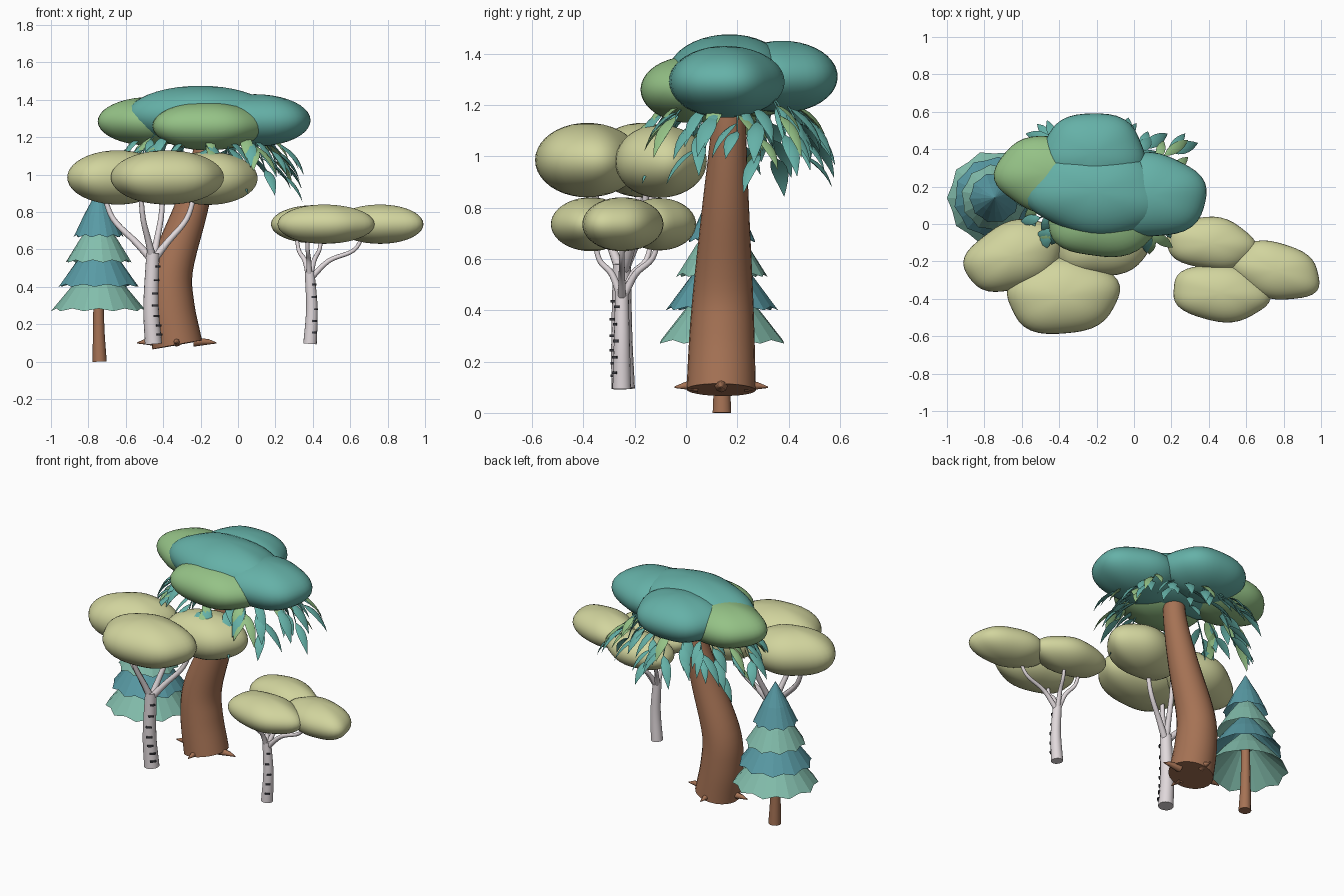
import bpy, bmesh, math, random
from mathutils import Vector

if "Cube" in bpy.data.objects:
    bpy.data.objects.remove(bpy.data.objects["Cube"])
random.seed(11)


def mat(name, rgb):
    m = bpy.data.materials.new(name)
    m.diffuse_color = (*rgb, 1)
    m.use_nodes = True
    m.node_tree.nodes["Principled BSDF"].inputs["Base Color"].default_value = m.diffuse_color
    return m


BROWN = mat("brown bark", (0.38, 0.17, 0.09))
BIRCH = mat("pale bark", (0.75, 0.69, 0.71))
DARK = mat("bark mark", (0.05, 0.05, 0.06))
TEAL = mat("teal leaves", (0.13, 0.44, 0.39))
GREEN = mat("green leaves", (0.30, 0.54, 0.24))
OLIVE = mat("olive leaves", (0.64, 0.66, 0.34))
PINE_G = mat("pine green", (0.23, 0.52, 0.42))
PINE_B = mat("pine blue", (0.10, 0.33, 0.38))


def finish(bm, name, material, smooth=True):
    bmesh.ops.recalc_face_normals(bm, faces=bm.faces)
    me = bpy.data.meshes.new(name)
    bm.to_mesh(me)
    bm.free()
    ob = bpy.data.objects.new(name, me)
    bpy.context.collection.objects.link(ob)
    me.materials.append(material)
    if smooth:
        bpy.ops.object.select_all(action='DESELECT')
        bpy.context.view_layer.objects.active = ob
        ob.select_set(True)
        bpy.ops.object.shade_smooth_by_angle(angle=math.radians(50))
    return ob


def skin(bm, rings):
    """Bridge equal-length vertex rings and cap both ends."""
    vr = [[bm.verts.new(p) for p in r] for r in rings]
    n = len(vr[0])
    for a, b in zip(vr, vr[1:]):
        for i in range(n):
            bm.faces.new((a[i], a[(i + 1) % n], b[(i + 1) % n], b[i]))
    bm.faces.new(vr[0][::-1])
    bm.faces.new(vr[-1])


def smooth_path(pts, steps=5):
    """Catmull-Rom through (x, y, z, radius) points."""
    p = [Vector(q) for q in pts]
    p = [2 * p[0] - p[1]] + p + [2 * p[-1] - p[-2]]
    out = []
    for i in range(1, len(p) - 2):
        a, b, c, d = p[i - 1:i + 3]
        for s in range(steps):
            t = s / steps
            out.append(0.5 * (2 * b + (c - a) * t + (2 * a - 5 * b + 4 * c - d) * t * t
                              + (3 * b - a - 3 * c + d) * t ** 3))
    return out + [p[-2]]


def tube(bm, pts, sides=16):
    path = smooth_path(pts)
    rings = []
    for i, q in enumerate(path):
        tan = (path[min(i + 1, len(path) - 1)] - path[max(i - 1, 0)]).to_3d().normalized()
        u = Vector((0, 1, 0)).cross(tan).normalized()
        v = tan.cross(u)
        rings.append([q.to_3d() + q.w * (u * math.cos(a) + v * math.sin(a))
                      for a in (2 * math.pi * k / sides for k in range(sides))])
    skin(bm, rings)


def blob(name, c, r, material, rot=0):
    """Flattened, gently lobed leaf cushion."""
    bm = bmesh.new()
    bmesh.ops.create_uvsphere(bm, u_segments=40, v_segments=20, radius=1)
    p1, p2 = random.uniform(0, 6.3), random.uniform(0, 6.3)
    cr, sr = math.cos(math.radians(rot)), math.sin(math.radians(rot))
    for v in bm.verts:
        a = math.atan2(v.co.y, v.co.x)
        k = 1 + 0.03 * math.sin(5 * a + p1) + 0.015 * math.sin(3 * a + p2)
        x, y, z = v.co.x * k * r[0], v.co.y * k * r[1], v.co.z * r[2]
        v.co = Vector(c) + Vector((x * cr - y * sr, x * sr + y * cr, z))
    return finish(bm, name, material)


def leaf(bm, start, ang, length, width):
    """Drooping pointed leaf, diamond cross-section."""
    out = Vector((math.cos(ang), math.sin(ang), 0))
    side = Vector((-out.y, out.x, 0))
    p, rings, n = Vector(start), [], 6
    for i in range(n + 1):
        t = i / n
        pitch = math.radians(28 + 45 * t)
        d = out * math.cos(pitch) - Vector((0, 0, math.sin(pitch)))
        nor = d.cross(side)
        w = width * max(0.03, math.sin(math.pi * t ** 0.75)) / 2
        rings.append([p + side * w, p + nor * w * 0.35, p - side * w, p - nor * w * 0.2])
        p = p + d * length / n
    skin(bm, rings)


# Pine: trunk and four wavy skirts
bm = bmesh.new()
tube(bm, [(-0.74, 0.14, 0, 0.038), (-0.745, 0.14, 0.2, 0.03), (-0.745, 0.14, 0.5, 0.025)], 10)
finish(bm, "pine_trunk", BROWN)
for i, (z, R, h) in enumerate([(0.27, 0.255, 0.28), (0.40, 0.22, 0.27),
                               (0.53, 0.18, 0.26), (0.665, 0.135, 0.26)]):
    bm = bmesh.new()
    rings = []
    for f, dz in ((0.25, h * 0.62), (1, 0), (0.57, h * 0.47), (0.02, h)):
        ring = []
        for k in range(20):
            a = 2 * math.pi * (k + i * 0.7) / 20
            j = k % 2 if f == 1 else 0
            rr = R * f * (1 - 0.07 * j)
            ring.append((-0.745 + rr * math.cos(a), 0.14 + rr * math.sin(a), z + dz + 0.014 * j))
        rings.append(ring)
    skin(bm, rings)
    finish(bm, f"pine_skirt_{i + 1}", PINE_B if i % 2 else PINE_G, smooth=False)

# Large leaning trunk and four root spikes
bm = bmesh.new()
tube(bm, [(-0.325, 0.137, 0.09, 0.135), (-0.36, 0.14, 0.3, 0.127), (-0.355, 0.145, 0.5, 0.115),
          (-0.25, 0.155, 0.82, 0.09), (-0.18, 0.165, 1.08, 0.07), (-0.16, 0.17, 1.3, 0.06)], 24)
finish(bm, "big_trunk", BROWN)
bm = bmesh.new()
for k in range(4):
    a = k * math.pi / 2
    d = Vector((math.cos(a), math.sin(a), 0))
    s = Vector((-d.y, d.x, 0))
    c = Vector((-0.328, 0.137, 0.106))
    end = 0.182 if k % 2 else 0.212
    skin(bm, [[c + d * dist - Vector((0, 0, drop)) + r * (s * math.cos(t) + Vector((0, 0, math.sin(t))))
               for t in (2 * math.pi * q / 8 for q in range(8))]
              for dist, r, drop in ((0.09, 0.026, 0), (end - 0.04, 0.014, 0), (end, 0.003, 0.006))])
finish(bm, "big_roots", BROWN)

# Large canopy
crown = [((-0.20, 0.17, 1.32), (0.385, 0.235, 0.155), TEAL),
         ((0.09, 0.15, 1.29), (0.30, 0.225, 0.14), TEAL),
         ((-0.22, 0.375, 1.31), (0.28, 0.22, 0.14), TEAL),
         ((-0.165, 0.02, 1.26), (0.30, 0.20, 0.13), GREEN),
         ((-0.465, 0.27, 1.285), (0.275, 0.205, 0.13), GREEN)]
for i, (c, r, m) in enumerate(crown):
    blob(f"big_canopy_{i + 1}", c, r, m, 0 if i else -6)

# Hanging strands: thin stems arching out below the canopy with large drooping leaves
leaves = {TEAL: bmesh.new(), GREEN: bmesh.new()}
stems = bmesh.new()
for k in range(20):
    a = 2 * math.pi * k / 20
    f = random.uniform(0.6, 0.82)
    x, y = -0.17 + 0.52 * f * math.cos(a), 0.20 + 0.36 * f * math.sin(a)
    drop = random.uniform(0.04, 0.21)
    ox, oy = 0.09 * math.cos(a), 0.06 * math.sin(a)
    pts = [(x - ox, y - oy, 1.24, 0.004), (x, y, 1.19 - drop * 0.3, 0.004),
           (x + ox * 0.5, y + oy * 0.5, 1.19 - drop, 0.003)]
    tube(stems, pts, 5)
    path = smooth_path(pts, 6)
    for j in range(4):
        kind = TEAL if random.random() < 0.78 else GREEN
        leaf(leaves[kind], path[3 + j * 3].to_3d(), a + random.uniform(-0.9, 0.9),
             random.uniform(0.15, 0.23), random.uniform(0.045, 0.07))
finish(stems, "hanging_stems", TEAL)
finish(leaves[TEAL], "hanging_leaves_teal", TEAL)
finish(leaves[GREEN], "hanging_leaves_green", GREEN)


def birch(name, trunk, tips, cushions, marks):
    bm = bmesh.new()
    tube(bm, trunk)
    x, y, z, r = trunk[-1]
    for tx, ty, tz in tips:
        tube(bm, [(x, y, z - 0.04, r * 0.65), (x + (tx - x) * 0.35, y + (ty - y) * 0.35, z + 0.06, r * 0.5),
                  (x + (tx - x) * 0.8, y + (ty - y) * 0.8, z + (tz - z) * 0.65, r * 0.42),
                  (tx, ty, tz + 0.04, r * 0.36)], 10)
    finish(bm, name + "_trunk", BIRCH)
    # Short dark bark dashes on the front-right of the trunk
    bm = bmesh.new()
    path = smooth_path(trunk, 12)
    for k in range(marks):
        q = path[int((k + 1.2) / (marks + 1) * (len(path) - 1))]
        mid = -0.9 + random.uniform(-0.3, 0.3)
        skin(bm, [[q.to_3d() + Vector((rr * math.cos(a), rr * math.sin(a), dz))
                   for rr, dz in ((q.w * 0.8, -0.005), (q.w * 1.2, -0.005),
                                  (q.w * 1.2, 0.005), (q.w * 0.8, 0.005))]
                  for a in (mid + 0.2 * j for j in range(-2, 3))])
    finish(bm, name + "_bark_marks", DARK, smooth=False)
    for i, (c, r, rot) in enumerate(cushions):
        blob(f"{name}_canopy_{i + 1}", c, r, OLIVE, rot)


birch("left_birch",
      [(-0.452, -0.245, 0.095, 0.046), (-0.465, -0.25, 0.3, 0.041), (-0.455, -0.25, 0.58, 0.035)],
      [(-0.72, -0.18, 0.86), (-0.52, -0.36, 0.86), (-0.40, -0.12, 0.88), (-0.23, -0.15, 0.86)],
      [((-0.64, -0.17, 0.985), (0.275, 0.18, 0.145), 20),
       ((-0.38, -0.385, 0.985), (0.30, 0.205, 0.145), 4),
       ((-0.16, -0.105, 0.98), (0.265, 0.175, 0.142), 10)], 7)
birch("right_birch",
      [(0.385, -0.25, 0.095, 0.036), (0.395, -0.25, 0.28, 0.031), (0.383, -0.25, 0.48, 0.026)],
      [(0.31, -0.13, 0.66), (0.37, -0.36, 0.66), (0.45, -0.10, 0.67), (0.68, -0.25, 0.66)],
      [((0.41, -0.105, 0.735), (0.24, 0.14, 0.102), -6),
       ((0.46, -0.37, 0.735), (0.26, 0.152, 0.105), -6),
       ((0.76, -0.25, 0.735), (0.24, 0.15, 0.105), -15)], 5)
